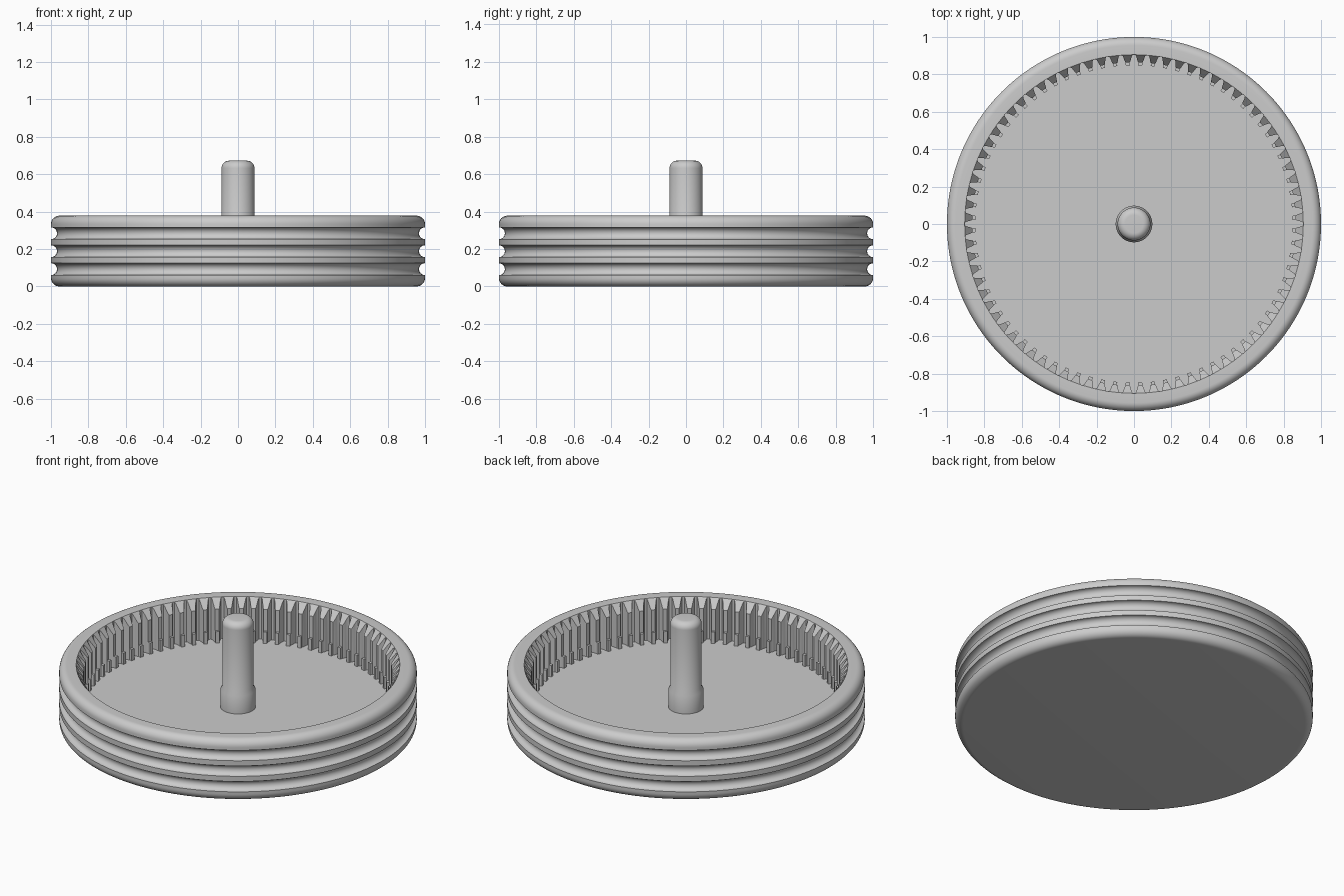
import bpy, bmesh
from math import sin, cos, pi, radians

cube = bpy.data.objects.get("Cube")
if cube:
    bpy.data.objects.remove(cube)

grey = bpy.data.materials.new("plain grey")
grey.use_nodes = True
colour = (0.6, 0.6, 0.6, 1)
grey.diffuse_color = colour
grey.node_tree.nodes["Principled BSDF"].inputs["Base Color"].default_value = colour


def skin(name, columns):
    """Closed band of faces around z; each column is (angle, [(radius, z), ...])."""
    bm = bmesh.new()
    grid = [[bm.verts.new((r * cos(a), r * sin(a), z)) for r, z in pts] for a, pts in columns]
    for i, col in enumerate(grid):
        nxt = grid[(i + 1) % len(grid)]
        for k in range(len(col) - 1):
            bm.faces.new((col[k], nxt[k], nxt[k + 1], col[k + 1]))
    bmesh.ops.remove_doubles(bm, verts=bm.verts, dist=0.00001)
    bmesh.ops.dissolve_degenerate(bm, edges=bm.edges, dist=0.00001)
    mesh = bpy.data.meshes.new(name)
    bm.to_mesh(mesh)
    bm.free()
    mesh.materials.append(grey)
    obj = bpy.data.objects.new(name, mesh)
    bpy.context.collection.objects.link(obj)
    bpy.ops.object.select_all(action="DESELECT")
    obj.select_set(True)
    bpy.context.view_layer.objects.active = obj
    bpy.ops.object.shade_smooth_by_angle(angle=radians(30))
    return obj


def lathe(name, profile, sides):
    return skin(name, [(2 * pi * i / sides, profile) for i in range(sides)])


def arc(r, z, radius, start, end, steps=8):
    angles = [radians(start + (end - start) * i / steps) for i in range(steps + 1)]
    return [(r + radius * cos(a), z + radius * sin(a)) for a in angles]


TOP, FLOOR, BORE = 0.378, 0.12, 0.912

# Drum: closed bottom, three round grooves, rounded rim and recessed floor
profile = [(0, 0)] + arc(0.955, 0.045, 0.045, -90, 0)
for z in (0.092, 0.188, 0.284):
    profile += arc(1, z, 0.032, 270, 90, 12)
profile += arc(0.955, TOP - 0.045, 0.045, 0, 90)
profile += [(BORE, TOP), (BORE, FLOOR), (0, FLOOR)]
lathe("grooved_drum", profile, 192)

# Internal gear: sloped tooth tops and a narrow step at the foot of each tooth
TEETH, ROOT, DEPTH, STEP_Z = 80, 0.905, 0.04, 0.19
half = [(0, 0, 0), (0.1, 0.03, 0), (0.17, 0.2, 0), (0.23, 0.55, 0),
        (0.29, 0.9, 0), (0.34, 1, 0), (0.34, 1, 1)]
tooth = half + [(1 - t, d, s) for t, d, s in reversed(half[1:])]
columns = []
for n in range(TEETH):
    for t, d, step in tooth:
        upper = ROOT - DEPTH * d
        lower = upper - 0.016 * step
        columns.append((2 * pi * (n + t) / TEETH, [
            (BORE, TOP), (ROOT, TOP), (upper, TOP - 0.055 * d),
            (upper, STEP_Z), (lower, STEP_Z), (lower, FLOOR)]))
skin("internal_gear_teeth", columns)

# Axle: wider collar, chamfer, straight shaft and rounded end
axle = [(0.098, FLOOR), (0.098, 0.23), (0.088, 0.25)]
axle += arc(0.048, 0.632, 0.04, 0, 90) + [(0, 0.672)]
lathe("centre_axle", axle, 64)
